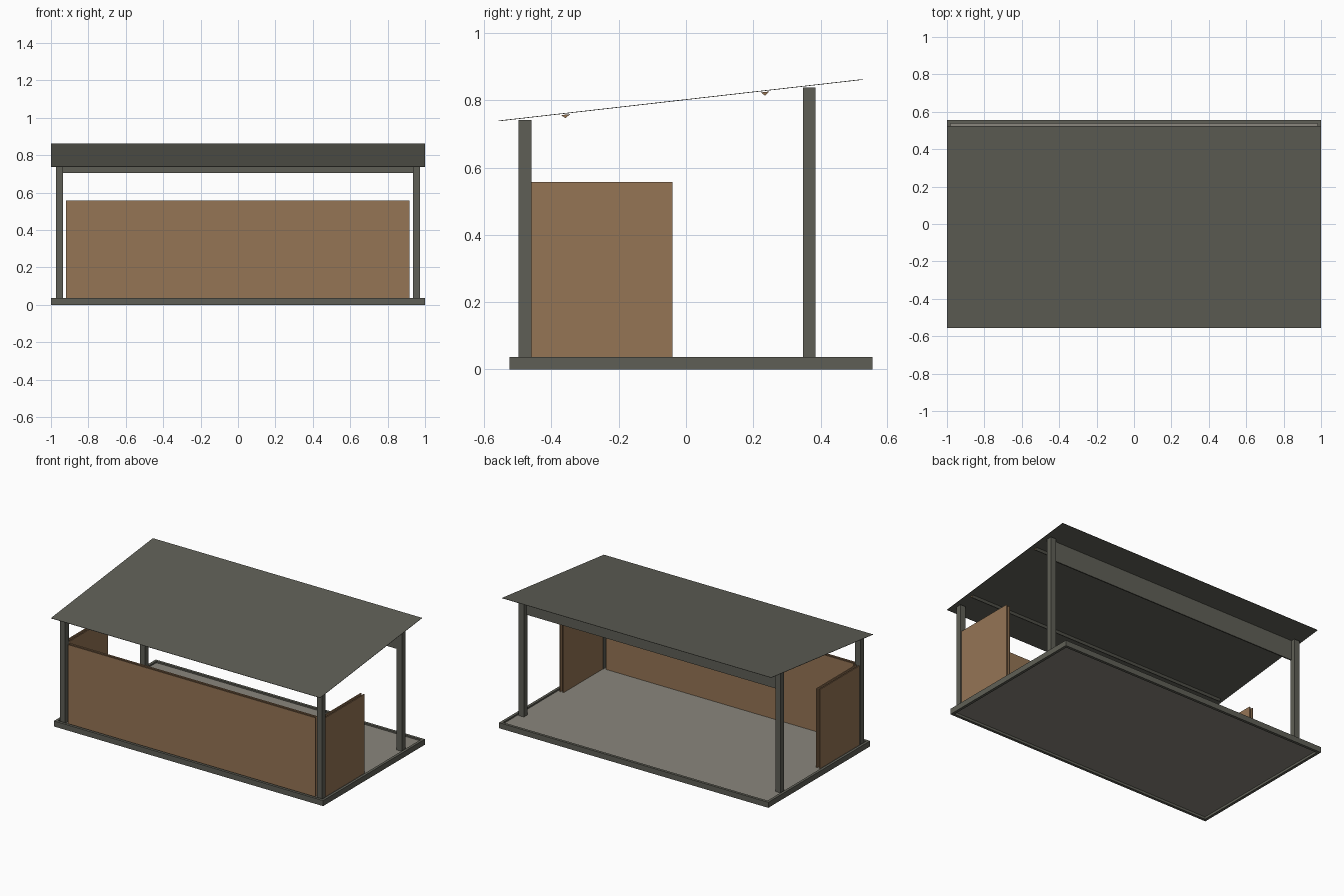
import bpy, bmesh

if "Cube" in bpy.data.objects:
    bpy.data.objects.remove(bpy.data.objects["Cube"])


def material(name, rgb):
    m = bpy.data.materials.new(name)
    lin = [((c / 255 + 0.055) / 1.055) ** 2.4 for c in rgb]
    m.diffuse_color = (*lin, 1)
    m.use_nodes = True
    m.node_tree.nodes["Principled BSDF"].inputs["Base Color"].default_value = m.diffuse_color
    return m


STEEL = material("dark grey steel", (95, 95, 86))
WOOD = material("brown wood", (149, 117, 85))
FLOOR = material("light grey floor", (138, 134, 125))


def prism(name, profile, x0, x1, mat, end_mat=None):
    """Extrude a (y, z) profile along x; the ends may have their own colour."""
    bm = bmesh.new()
    ends = [[bm.verts.new((x, y, z)) for y, z in profile] for x in (x0, x1)]
    for e in ends:
        bm.faces.new(e).material_index = 1 if end_mat else 0
    n = len(profile)
    for i in range(n):
        j = (i + 1) % n
        bm.faces.new((ends[0][i], ends[0][j], ends[1][j], ends[1][i]))
    bmesh.ops.recalc_face_normals(bm, faces=bm.faces)
    me = bpy.data.meshes.new(name)
    bm.to_mesh(me)
    bm.free()
    me.materials.append(mat)
    if end_mat:
        me.materials.append(end_mat)
    ob = bpy.data.objects.new(name, me)
    bpy.context.collection.objects.link(ob)
    return ob


def box(name, x, y, z, mat):
    return prism(name, [(y[0], z[0]), (y[1], z[0]), (y[1], z[1]), (y[0], z[1])],
                 x[0], x[1], mat)


def roof_z(y):
    return 0.740 + (y + 0.557) * 0.1137


H = 0.037            # base height and post size
R = 0.018            # rim width
Y0, Y1 = -0.525, 0.555

# base frame with a thin floor panel held inside it
box("base_front_beam", (-1, 1), (Y0, Y0 + R), (0, H), STEEL)
box("base_back_beam", (-1, 1), (Y1 - R, Y1), (0, H), STEEL)
for side, s in (("left", -1), ("right", 1)):
    xs = sorted((s * 1, s * (1 - R)))
    box(f"base_{side}_beam", xs, (Y0 + R, Y1 - R), (0, H), STEEL)
box("floor_panel", (-1 + R, 1 - R), (Y0 + R, Y1 - R), (0.016, 0.027), FLOOR)

# posts and double-skinned side walls
for side, s in (("left", -1), ("right", 1)):
    xs = sorted((s * 0.935, s * 0.973))
    box(f"front_post_{side}", xs, (-0.498, -0.460), (0.027, 0.742), STEEL)
    box(f"back_post_{side}", xs, (0.348, 0.385), (0.027, 0.838), STEEL)
    for skin, a in (("inner", 0.938), ("outer", 0.960)):
        box(f"side_wall_{side}_{skin}", sorted((s * a, s * (a + 0.008))),
            (-0.460, -0.040), (0.027, 0.558), WOOD)

# double-skinned front wall
for skin, y in (("outer", -0.491), ("inner", -0.472)):
    box(f"front_wall_{skin}", (-0.92, 0.918), (y, y + 0.008), (0.027, 0.558), WOOD)

# deep thin beam on the inner side of the back posts
box("back_beam", (-0.935, 0.935), (0.350, 0.358), (0.704, 0.838), STEEL)

# triangular roof battens
for name, y in (("front_batten", -0.358), ("back_batten", 0.235)):
    a, b = y - 0.013, y + 0.013
    prism(name, [(a, roof_z(a) - 0.005), (b, roof_z(b) - 0.005),
                 (y, roof_z(y) - 0.016)], -0.97, 0.97, STEEL, WOOD)

# thin sloping roof sheet
ya, yb = -0.557, 0.525
prism("roof_sheet", [(ya, roof_z(ya) - 0.002), (yb, roof_z(yb) - 0.002),
                     (yb, roof_z(yb)), (ya, roof_z(ya))], -1, 1, STEEL)
